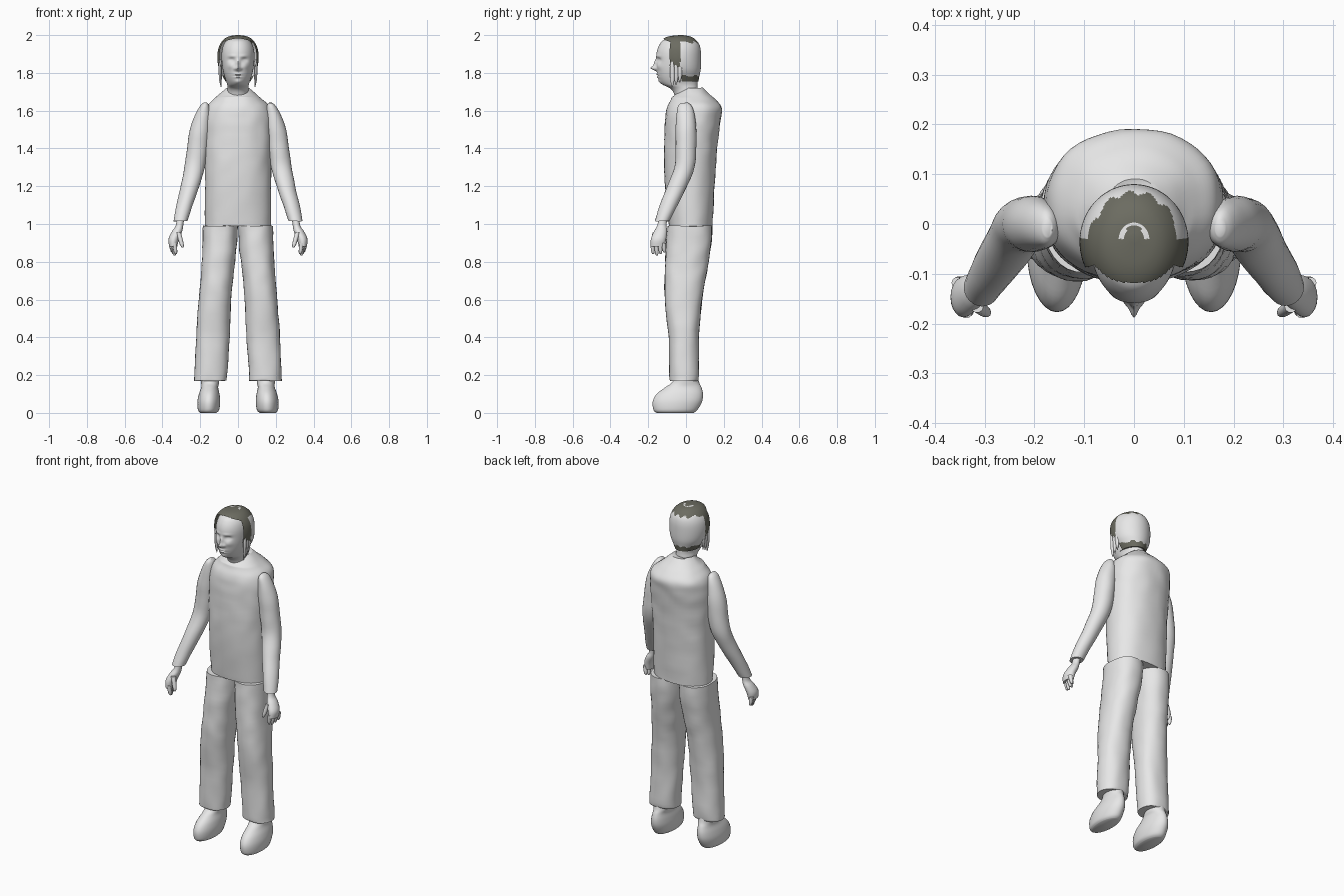
import bpy, bmesh, math
from mathutils import Vector, noise

default_cube = bpy.data.objects.get("Cube")
if default_cube:
    bpy.data.objects.remove(default_cube, do_unlink=True)


def make_material(name, colour):
    mat = bpy.data.materials.new(name)
    mat.use_nodes = True
    mat.diffuse_color = colour
    mat.node_tree.nodes["Principled BSDF"].inputs["Base Color"].default_value = colour
    return mat


PALE = make_material("pale_grey", (.8, .8, .8, 1))
HAIR = make_material("dark_olive_hair", (.15, .15, .12, 1))


def spline(a, b, c, d, t):
    """Catmull-Rom interpolation of one value."""
    return b + t / 2 * (c - a + t * (2 * a - 5 * b + 4 * c - d + t * (3 * (b - c) + d - a)))


def smooth_rows(rows, steps):
    """Insert extra rows between the given cross-sections."""
    result = []
    for i in range(len(rows) - 1):
        four = [rows[max(0, min(len(rows) - 1, i + k))] for k in (-1, 0, 1, 2)]
        for s in range(steps):
            result.append([spline(*values, s / steps) for values in zip(*four)])
    return result + [rows[-1]]


def loft(name, rows, side=1, sides=32, steps=4, power=2, wrinkle=0, shape=None,
         cut=None, paint=None, mats=(PALE,), front_drop=0):
    """Skin horizontal sections given as (z, x min, x max, y min, y max)."""
    bm = bmesh.new()
    rings = []
    rows = smooth_rows(rows, steps)
    top = max(row[0] for row in rows)
    for z, x0, x1, y0, y1 in rows:
        ring = []
        for k in range(sides):
            angle = math.tau * k / sides
            c, s = math.cos(angle), math.sin(angle)
            u = math.copysign(abs(c) ** (2 / power), c)
            v = math.copysign(abs(s) ** (2 / power), s)
            p = Vector(((x0 + x1 + (x1 - x0) * u) / 2, (y0 + y1 + (y1 - y0) * v) / 2, z))
            # neckline sinks at the front of the uppermost rows
            p.z -= front_drop * max(0, -v) * max(0, 1 - (top - z) * 20)
            p.x *= side
            if shape:
                shape(p)
            if wrinkle:
                p += noise.noise_vector(p * 14) * wrinkle
            ring.append(bm.verts.new(p))
        rings.append(ring)
    for low, high in zip(rings, rings[1:]):
        for k in range(sides):
            n = (k + 1) % sides
            bm.faces.new((low[k], low[n], high[n], high[k]))
    bm.faces.new(rings[0])
    bm.faces.new(rings[-1])
    bmesh.ops.recalc_face_normals(bm, faces=bm.faces)
    if cut:
        doomed = [f for f in bm.faces if cut(f.calc_center_median())]
        bmesh.ops.delete(bm, geom=doomed, context="FACES")
    for f in bm.faces:
        if paint:
            f.material_index = paint(f.calc_center_median())
    mesh = bpy.data.meshes.new(name)
    bm.to_mesh(mesh)
    bm.free()
    for mat in mats:
        mesh.materials.append(mat)
    obj = bpy.data.objects.new(name, mesh)
    bpy.context.collection.objects.link(obj)
    bpy.ops.object.select_all(action="DESELECT")
    obj.select_set(True)
    bpy.context.view_layer.objects.active = obj
    bpy.ops.object.shade_smooth_by_angle(angle=math.radians(50))
    return obj


def finger(name, start, end, radius, side):
    """Short tapered finger running down from the palm."""
    rows = []
    for t, r in ((0, 1), (.5, .95), (.85, .75), (1, .3)):
        p = Vector(start).lerp(Vector(end), t)
        r *= radius
        rows.append((p.z, p.x - r, p.x + r, p.y - r, p.y + r))
    loft(name, rows, side, sides=10, steps=2)


# Shirt body with a rounded upper back and a low front neckline
loft("shirt_body", [
    (.99, -.175, .175, -.09, .14), (1.25, -.175, .175, -.115, .155),
    (1.45, -.18, .18, -.115, .17), (1.56, -.18, .18, -.11, .185),
    (1.62, -.165, .165, -.1, .188), (1.66, -.13, .13, -.08, .155),
    (1.69, -.095, .095, -.068, .12), (1.72, -.06, .06, -.06, .09)],
    sides=48, steps=6, power=2.25, wrinkle=.004, front_drop=.04)

# Limbs, made once for each side
for side, label in ((1, "left"), (-1, "right")):
    loft(label + "_trouser_leg", [
        (.17, .06, .232, -.085, .06), (.2, .058, .23, -.088, .068),
        (.4, .045, .222, -.092, .068), (.6, .036, .208, -.112, .085),
        (.75, .022, .195, -.112, .11), (.88, .006, .188, -.105, .132),
        (.99, .001, .187, -.098, .138)],
        side, steps=5, power=2.3, wrinkle=.004)
    loft(label + "_shoe", [
        (0, .115, .2, -.155, .04), (.015, .1, .212, -.172, .06),
        (.06, .094, .215, -.176, .085), (.1, .098, .207, -.155, .09),
        (.135, .105, .195, -.11, .082), (.16, .1, .195, -.075, .07),
        (.2, .1, .2, -.055, .06)], side)
    loft(label + "_sleeve", [
        (1.015, .268, .342, -.165, .092 - .18), (1.1, .24, .326, -.138, -.045),
        (1.2, .205, .303, -.1, .005), (1.3, .175, .284, -.062, .045),
        (1.4, .157, .27, -.055, .055), (1.5, .147, .255, -.055, .055),
        (1.58, .145, .226, -.05, .045), (1.625, .152, .2, -.042, .03),
        (1.642, .163, .182, -.025, .01)], side, sides=24, wrinkle=.002)
    # Hand: wrist and palm, four fingers and a thumb
    loft(label + "_palm", [
        (.88, .322, .364, -.187, -.112), (.92, .312, .368, -.186, -.105),
        (.96, .296, .35, -.17, -.1), (.99, .29, .33, -.153, -.103),
        (1.03, .285, .325, -.145, -.1)], side, sides=20)
    for i in range(4):
        y = -.178 + .02 * i
        x = .337 + .006 * i
        tip = .832 + .008 * abs(i - 1)
        finger(f"{label}_finger_{i + 1}", (x, y, .9), (x - .008, y + .004, tip), .0115, side)
    finger(label + "_thumb", (.315, -.165, .955), (.293, -.18, .875), .013, side)

# Facial features as soft bumps: x, z, push forward, width, height
FEATURES = (
    (0, 1.825, .03, .011, .012), (0, 1.85, .014, .009, .02),
    (.034, 1.868, -.013, .016, .011), (.034, 1.866, .005, .01, .006),
    (.03, 1.889, .004, .022, .007), (.016, 1.822, .008, .007, .007),
    (0, 1.792, .007, .02, .005), (0, 1.778, .006, .017, .005),
    (0, 1.785, -.005, .022, .003), (0, 1.752, .007, .018, .013),
    (.04, 1.835, .006, .018, .016))


def sculpt_face(p):
    if p.y > -.07:
        return
    push = 0
    for x, z, amount, width, height in FEATURES:
        push += amount * math.exp(-((abs(p.x) - x) / width) ** 2 - ((p.z - z) / height) ** 2)
    p.y -= push * min(1, (-.07 - p.y) / .03)


# Neck and head
loft("head", [
    (1.62, -.065, .065, -.045, .075), (1.68, -.057, .057, -.06, .066),
    (1.715, -.055, .055, -.08, .062), (1.74, -.058, .058, -.125, .06),
    (1.77, -.068, .068, -.145, .06), (1.81, -.079, .079, -.154, .064),
    (1.86, -.086, .086, -.156, .07), (1.91, -.086, .086, -.155, .07),
    (1.95, -.076, .076, -.14, .06), (1.975, -.055, .055, -.115, .035),
    (1.988, -.02, .02, -.06, 0)],
    sides=96, steps=9, shape=sculpt_face)


def open_face(p):
    """Leave the face, temples and throat clear of hair."""
    arch = p.y < -.085 and p.z < 1.982 - 3 * p.x * p.x
    return arch or p.z < 1.93 and p.y < -.088 or p.z < 1.83 and p.y < -.025


def hair_colour(p):
    """Dark crown, fringe and nape around a pale band at the back."""
    if p.z > 1.985:
        r = math.hypot(p.x, p.y + .025)
        return 0 if .02 < r < .03 and p.y > -.03 else 1
    ragged = .006 * math.sin(p.x * 160)
    pale = p.y > -.03 and 1.785 + ragged < p.z < 1.962 + ragged
    return 0 if pale else 1


# Close-fitting hair shell
loft("hair", [
    (1.755, -.066, .066, -.11, .066), (1.78, -.08, .08, -.12, .07),
    (1.82, -.1, .1, -.135, .078), (1.87, -.109, .109, -.15, .08),
    (1.92, -.106, .106, -.15, .078), (1.955, -.093, .093, -.142, .068),
    (1.98, -.072, .072, -.122, .046), (1.994, -.046, .046, -.088, .018),
    (2.0, -.008, .008, -.035, -.02)],
    sides=96, steps=8, cut=open_face, paint=hair_colour, mats=(PALE, HAIR))

# Loose locks in front of the ears
for side, label in ((1, "left"), (-1, "right")):
    for i in range(3):
        y = -.075 + .02 * i
        low = 1.725 + .012 * i
        loft(f"{label}_side_lock_{i + 1}", [
            (low, .088, .091, y, y + .004), (low + .04, .086, .1, y - .008, y + .014),
            (1.84, .086, .104, y - .008, y + .014), (1.87, .09, .1, y, y + .01)],
            side, sides=8, steps=3)
